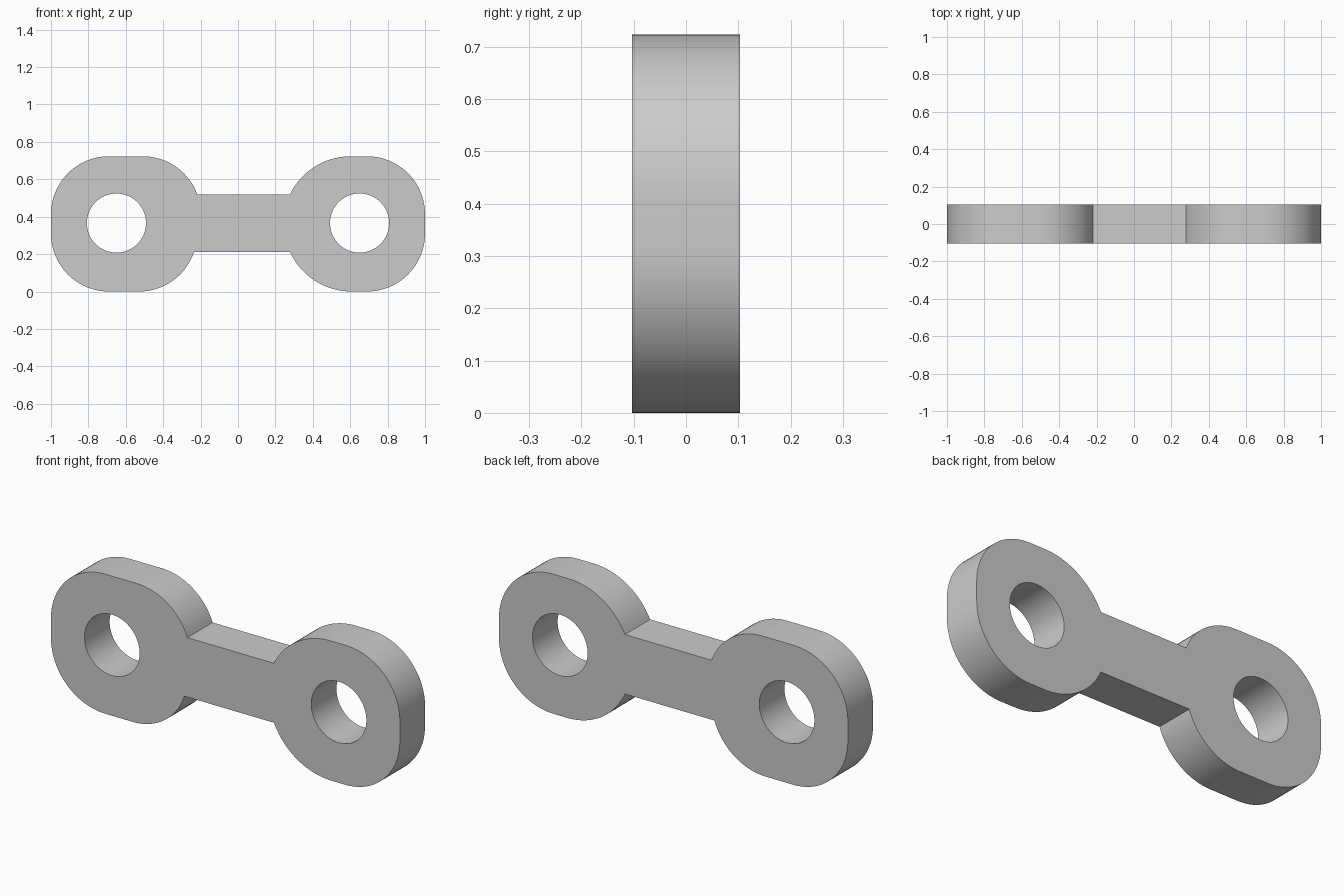
import bpy, bmesh
from math import sin, cos, radians, pi

cube = bpy.data.objects.get("Cube")
if cube:
    bpy.data.objects.remove(cube, do_unlink=True)

HALF_DEPTH = 0.103
HEIGHT = 0.723
NECK_TOP, NECK_BOTTOM = 0.52, 0.212
CORNER = 0.31          # radius of the rounded corners
ROUND = HEIGHT / 2     # radius of the right lobe's inner side


def arc(cx, cz, r, start, end, steps=20):
    """Points on an arc, angles in degrees."""
    angles = [radians(start + (end - start) * i / steps) for i in range(steps + 1)]
    return [(cx + r * cos(a), cz + r * sin(a)) for a in angles]


def inner_arc(x_neck, z_neck, r, side, top):
    """Arc from the flat edge of a lobe down to where it meets the neck."""
    cz = HEIGHT - r if top else r
    s = (z_neck - cz) / r
    dx = (1 - s * s) ** 0.5
    cx = x_neck - side * r * dx
    a0 = radians(90 if top else -90)
    from_flat = 0.0
    from_math_angle = (pi / 2 - abs(a0)) + from_flat
    import math
    a1 = math.atan2(s, side * dx)
    if side < 0 and not top:
        a1 = a1 - 2 * pi if a1 > 0 else a1
    return arc(cx, cz, r, math.degrees(a0 + from_math_angle), math.degrees(a1))


# Outline, counter-clockwise from the lower right corner
low, high = CORNER, HEIGHT - CORNER
outer = 1 - CORNER
outline = (
    arc(outer, low, CORNER, -90, 0)
    + arc(outer, high, CORNER, 0, 90)
    + inner_arc(0.278, NECK_TOP, ROUND, -1, True)
    + inner_arc(-0.218, NECK_TOP, CORNER, 1, True)[::-1]
    + arc(-outer, high, CORNER, 90, 180)
    + arc(-outer, low, CORNER, 180, 270)
    + inner_arc(-0.235, NECK_BOTTOM, CORNER, 1, False)
    + inner_arc(0.278, NECK_BOTTOM, ROUND, -1, False)[::-1]
)
holes = [arc(x, 0.366, 0.158, 0, 360, 64)[:-1] for x in (-0.65, 0.65)]

# Fill the profile around the holes and extrude it through the depth
bm = bmesh.new()
for loop in [outline] + holes:
    verts = [bm.verts.new((x, -HALF_DEPTH, z)) for x, z in loop]
    for a, b in zip(verts, verts[1:] + verts[:1]):
        bm.edges.new((a, b))
bmesh.ops.remove_doubles(bm, verts=bm.verts[:], dist=0.0005)
bmesh.ops.triangle_fill(bm, use_beauty=True, edges=bm.edges[:], normal=(0, -1, 0))
extruded = bmesh.ops.extrude_face_region(bm, geom=bm.faces[:], use_keep_orig=True)
moved = [g for g in extruded["geom"] if isinstance(g, bmesh.types.BMVert)]
bmesh.ops.translate(bm, verts=moved, vec=(0, 2 * HALF_DEPTH, 0))
bmesh.ops.recalc_face_normals(bm, faces=bm.faces[:])

mesh = bpy.data.meshes.new("link_plate")
bm.to_mesh(mesh)
bm.free()
link = bpy.data.objects.new("link_plate", mesh)
bpy.context.collection.objects.link(link)

# Plain grey material
grey = bpy.data.materials.new("grey")
grey.use_nodes = True
color = (0.6, 0.6, 0.6, 1)
grey.diffuse_color = color
grey.node_tree.nodes["Principled BSDF"].inputs["Base Color"].default_value = color
mesh.materials.append(grey)

# Smooth curved walls, sharp rims
bpy.ops.object.select_all(action="DESELECT")
link.select_set(True)
bpy.context.view_layer.objects.active = link
bpy.ops.object.shade_smooth_by_angle(angle=radians(30))
